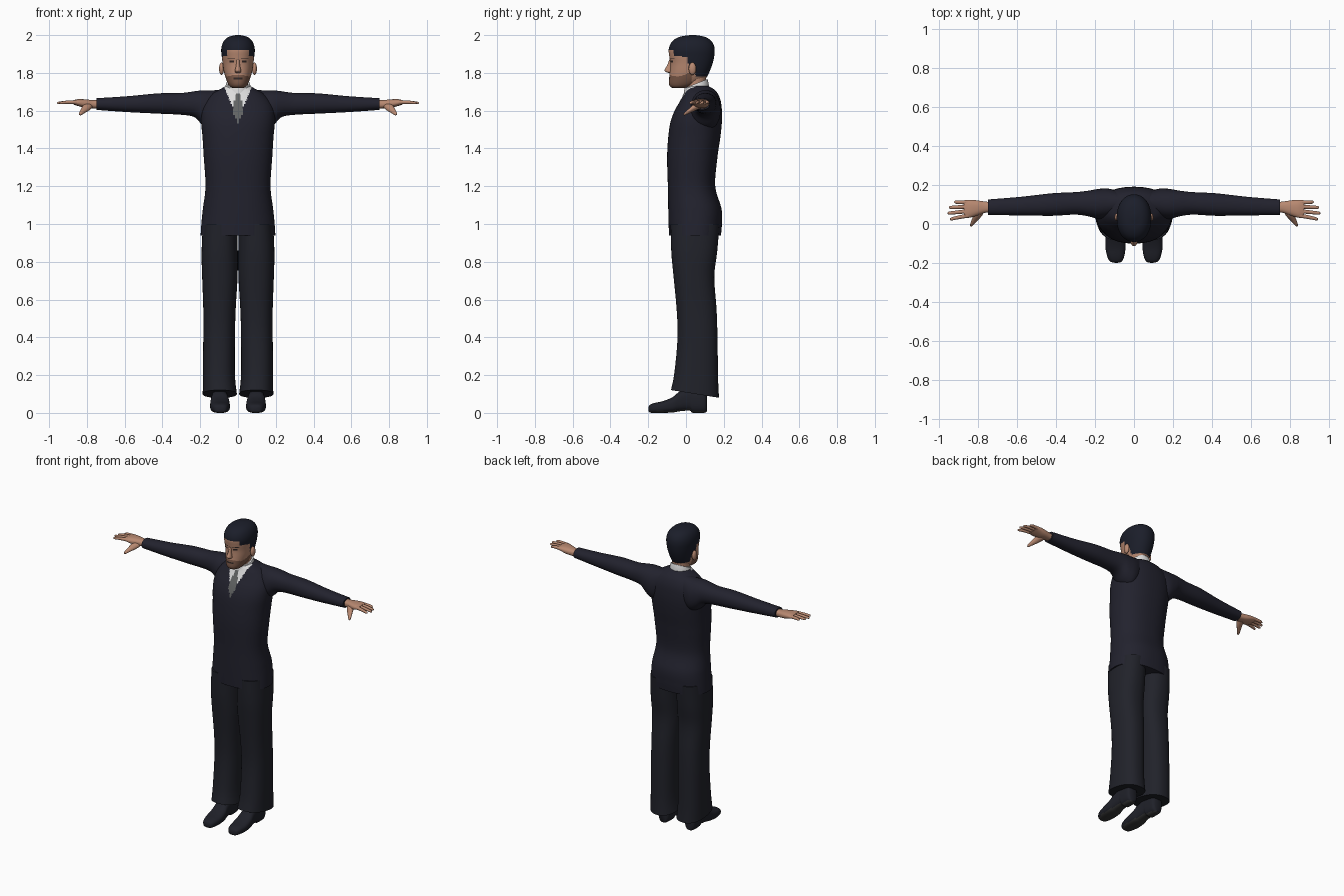
import bpy, bmesh, math
from mathutils import Vector

cube = bpy.data.objects.get("Cube")
if cube:
    bpy.data.objects.remove(cube)


def material(name, r, g, b):
    m = bpy.data.materials.new(name)
    m.use_nodes = True
    m.diffuse_color = (r, g, b, 1)
    m.node_tree.nodes["Principled BSDF"].inputs["Base Color"].default_value = (r, g, b, 1)
    return m


SUIT = material("navy suit", .016, .016, .027)
TROUSER = material("dark trousers", .015, .016, .023)
SHOE = material("shoe leather", .014, .015, .022)
HAIR = material("dark hair", .011, .013, .023)
SKIN = material("skin", .48, .25, .165)
BEARD = material("stubble", .2, .1, .065)
SHIRT = material("white shirt", .72, .72, .72)
TIE = material("grey tie", .12, .125, .125)
SOLE = material("shoe sole", .035, .035, .035)
EYE = material("eye dark", .03, .02, .018)
parts = []


def spline(p, q, r, s, t):
    """Smooth interpolation between rows q and r."""
    return [.5 * (2 * b + (c - a) * t + (2 * a - 5 * b + 4 * c - d) * t * t
                  + (3 * b - a - 3 * c + d) * t ** 3) for a, b, c, d in zip(p, q, r, s)]


def loft(name, axis, rows, mats, n=32, power=2.0, steps=4, rule=None, warp=None, mirror=False):
    """Skin rounded sections; each row is position, then low and high of both cross axes."""
    fine = []
    for i in range(len(rows) - 1):
        four = (rows[max(i - 1, 0)], rows[i], rows[i + 1], rows[min(i + 2, len(rows) - 1)])
        fine += [spline(*four, k / steps) for k in range(steps)]
    fine.append(rows[-1])
    bm = bmesh.new()
    rings = []
    for t, u0, u1, v0, v1 in fine:
        ring = []
        for k in range(n):
            a = math.tau * (k + .5) / n
            c, s = math.cos(a), math.sin(a)
            u = (u0 + u1) / 2 + (u1 - u0) / 2 * math.copysign(abs(c) ** (2 / power), c)
            v = (v0 + v1) / 2 + (v1 - v0) / 2 * math.copysign(abs(s) ** (2 / power), s)
            co = Vector({"x": (t, u, v), "y": (u, t, v), "z": (u, v, t)}[axis])
            ring.append(bm.verts.new(warp(co) if warp else co))
        rings.append(ring)
    for a, b in zip(rings, rings[1:]):
        for k in range(n):
            j = (k + 1) % n
            bm.faces.new((a[k], a[j], b[j], b[k]))
    bm.faces.new(rings[0])
    bm.faces.new(rings[-1])
    bmesh.ops.recalc_face_normals(bm, faces=bm.faces)
    bm.normal_update()
    if rule:
        for f in bm.faces:
            f.material_index = rule(f.calc_center_median(), f.normal)
    return finish(name, bm, mats, mirror)


def finish(name, bm, mats, mirror=False):
    mesh = bpy.data.meshes.new(name)
    bm.to_mesh(mesh)
    bm.free()
    for m in mats:
        mesh.materials.append(m)
    ob = bpy.data.objects.new(name, mesh)
    bpy.context.scene.collection.objects.link(ob)
    if mirror:
        ob.modifiers.new("Mirror", "MIRROR")
    parts.append(ob)
    return ob


def ball(name, centre, size, mat):
    bm = bmesh.new()
    bmesh.ops.create_uvsphere(bm, u_segments=16, v_segments=10, radius=1)
    for v in bm.verts:
        v.co = Vector([c + s * p for c, s, p in zip(centre, size, v.co)])
    finish(name, bm, [mat], True)


# Jacket body, with shirt opening and tie
def jacket_colour(c, normal):
    if c.y > .05 or c.z < 1.53:
        return 0
    tie = min(.01 + .15 * (1.71 - c.z), .5 * (c.z - 1.535))
    if abs(c.x) < tie:
        return 2
    return 1 if abs(c.x) < .42 * (c.z - 1.55) else 0


body = [(.94, .198, -.09, .185), (1.0, .194, -.092, .19), (1.08, .186, -.094, .188),
        (1.2, .172, -.096, .155), (1.35, .181, -.1, .166), (1.46, .188, -.094, .182),
        (1.54, .195, -.082, .19), (1.6, .192, -.06, .19), (1.65, .172, -.032, .184),
        (1.69, .135, -.012, .168), (1.715, .092, -.002, .145), (1.73, .066, .01, .118)]
loft("jacket", "z", [(z, -w, w, f, b) for z, w, f, b in body], [SUIT, SHIRT, TIE],
     n=160, power=2.3, steps=10, rule=jacket_colour)

# Sleeves
loft("sleeve", "x", [(.06, .06, .16, 1.56, 1.715), (.13, .03, .182, 1.5, 1.708),
                     (.185, .026, .18, 1.52, 1.708), (.23, .038, .172, 1.565, 1.703),
                     (.3, .048, .164, 1.578, 1.694), (.42, .042, .158, 1.584, 1.692),
                     (.58, .044, .14, 1.592, 1.677), (.75, .046, .126, 1.604, 1.666)],
     [SUIT], power=2.2, mirror=True)


# Trousers with cuffs that drop toward the heel
def cuff(co):
    fade = max(0, min(1, (.35 - co.z) / .25))
    co.z -= .16 * fade * (co.y - .05)
    return co


loft("trouser_leg", "z", [(.1, .006, .187, -.08, .175), (.2, .016, .186, -.062, .17),
                          (.4, .016, .184, -.045, .167), (.55, .012, .184, -.05, .162),
                          (.72, .002, .19, -.066, .15), (.85, .001, .193, -.078, .165),
                          (1.0, .003, .186, -.082, .178)],
     [TROUSER], n=40, power=2.35, warp=cuff, mirror=True)

# Shoes
loft("shoe", "y", [(-.199, .082, .1, .012, .026), (-.192, .062, .124, .002, .042),
                   (-.165, .05, .138, 0, .053), (-.12, .043, .147, 0, .063),
                   (-.07, .044, .147, .002, .084), (-.035, .05, .143, .008, .112),
                   (.02, .056, .138, .012, .13), (.035, .056, .138, 0, .13),
                   (.095, .06, .136, 0, .13), (.11, .075, .122, .006, .12)],
     [SHOE, SOLE], power=2.7, mirror=True, rule=lambda c, nrm: 1 if nrm.z < -.7 else 0)

# Neck and collar
loft("neck", "z", [(1.66, -.056, .056, .0, .112), (1.74, -.054, .054, -.002, .106),
                   (1.8, -.056, .056, -.01, .11)], [SKIN])


def collar_tilt(co):
    co.z += .4 * (co.y - .05)
    return co


loft("shirt_collar", "z", [(1.67, -.076, .076, -.018, .125), (1.715, -.069, .069, -.012, .12),
                           (1.742, -.063, .063, -.008, .114)], [SHIRT], n=40, warp=collar_tilt)


# Head, coloured by hairline, stubble and facial features
def head_colour(c, normal):
    x = abs(c.x)
    if c.y < -.02:
        hairline = 1.918 if x < .058 else 1.89
    elif c.y < .012:
        hairline = 1.885
    else:
        hairline = 1.825 if c.y < .05 else 1.782
    if c.z > hairline:
        return 1
    if c.y < -.03:
        if .016 < x < .054 and abs(c.z - 1.877) < .004:
            return 3
        if .022 < x < .046 and abs(c.z - 1.859) < .005:
            return 3
        if x < .026 and abs(c.z - 1.771) < .003:
            return 3
    return 2 if c.y < .03 and c.z < 1.788 - .25 * max(0, x - .03) + .4 * max(0, c.y + .04) else 0


skull = [(1.72, .028, -.07, .0), (1.728, .042, -.084, .03), (1.745, .054, -.091, .07),
         (1.775, .066, -.089, .108), (1.81, .075, -.085, .126), (1.85, .081, -.083, .141),
         (1.885, .086, -.088, .149), (1.92, .089, -.092, .152), (1.95, .084, -.084, .146),
         (1.975, .07, -.064, .128), (1.992, .046, -.03, .096), (2.0, .012, .02, .05)]
loft("head", "z", [(z, -w, w, f, b) for z, w, f, b in skull], [SKIN, HAIR, BEARD, EYE],
     n=96, power=2.15, steps=7, rule=head_colour)
loft("nose", "z", [(1.8, -.01, .01, -.094, -.07), (1.806, -.017, .017, -.109, -.07),
                   (1.816, -.016, .016, -.114, -.07), (1.84, -.01, .01, -.1, -.07),
                   (1.872, -.008, .008, -.088, -.07)], [SKIN], n=20)
ball("ear", (.087, .034, 1.822), (.013, .02, .033), SKIN)

# Hands
loft("palm", "x", [(.74, .06, .113, 1.612, 1.656), (.77, .056, .116, 1.612, 1.656),
                   (.81, .042, .122, 1.615, 1.66), (.845, .032, .124, 1.624, 1.661),
                   (.872, .034, .122, 1.633, 1.656)], [SKIN], power=2.4, mirror=True)
fingers = [("index", .043, .026, .945), ("middle", .066, .056, .957),
           ("ring", .089, .085, .95), ("little", .111, .113, .925)]
for label, base, tip, end in fingers:
    mid = (base + tip) / 2
    loft(label + "_finger", "x",
         [(.85, base - .011, base + .011, 1.633, 1.656),
          (.9, mid - .01, mid + .01, 1.635, 1.654),
          (end - .008, tip - .008, tip + .008, 1.634, 1.648),
          (end, tip - .002, tip + .002, 1.638, 1.643)], [SKIN], n=12, mirror=True)
loft("thumb", "y", [(.075, .765, .815, 1.612, 1.645), (.045, .778, .825, 1.598, 1.636),
                    (.018, .803, .835, 1.586, 1.613), (-.004, .823, .842, 1.576, 1.594),
                    (-.013, .834, .84, 1.576, 1.582)], [SKIN], n=16, mirror=True)

# Smooth shading with crisp hems
bpy.ops.object.select_all(action="DESELECT")
for ob in parts:
    ob.select_set(True)
bpy.context.view_layer.objects.active = parts[0]
bpy.ops.object.shade_smooth_by_angle(angle=math.radians(45))
